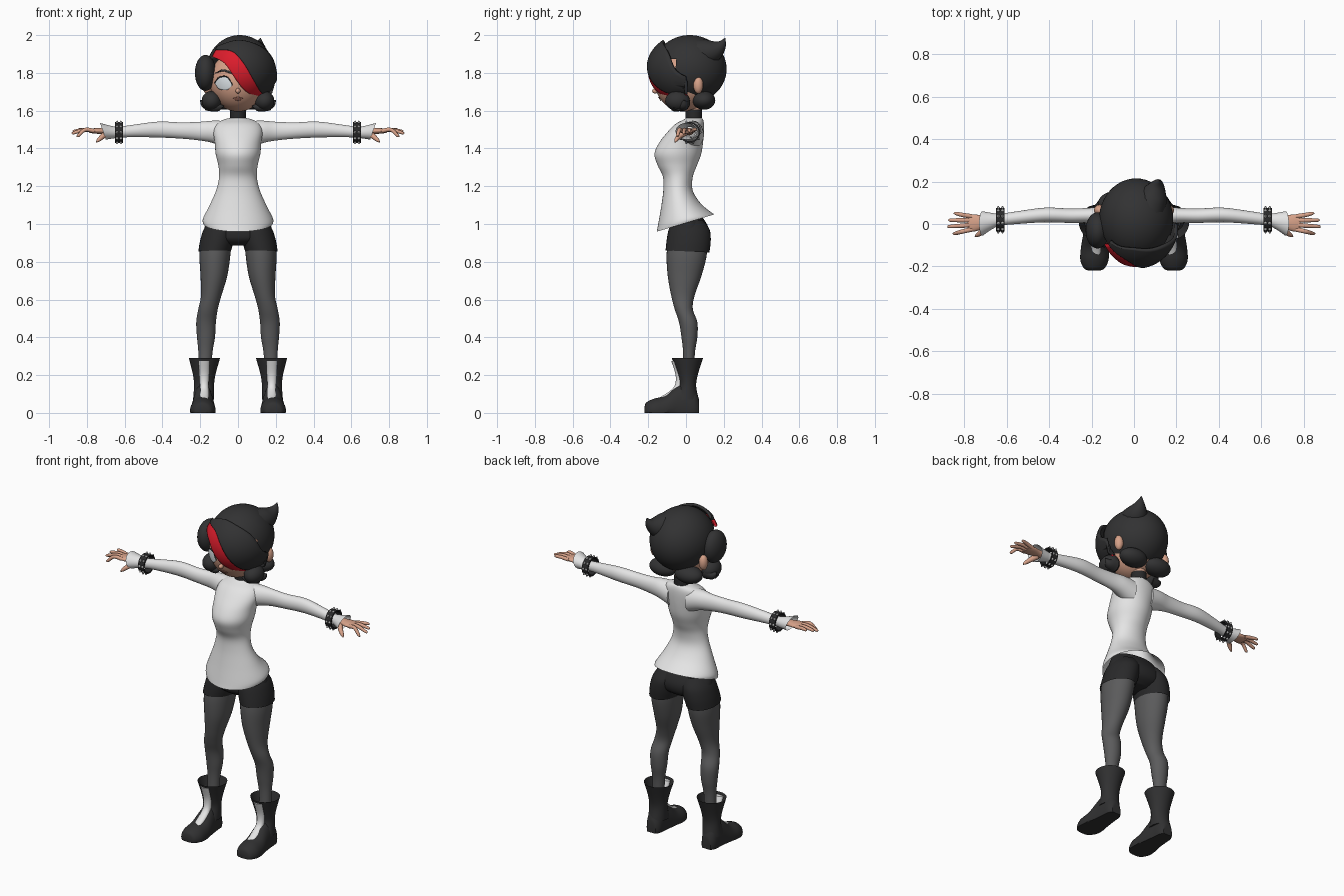
import bpy, bmesh, math
from mathutils import Vector

if "Cube" in bpy.data.objects:
    bpy.data.objects.remove(bpy.data.objects["Cube"])


def material(name, r, g, b):
    m = bpy.data.materials.new(name)
    m.diffuse_color = (r, g, b, 1)
    m.use_nodes = True
    m.node_tree.nodes["Principled BSDF"].inputs["Base Color"].default_value = m.diffuse_color
    return m


HAIR = material("charcoal hair", .032, .032, .033)
BLACK = material("black cloth", .022, .022, .023)
BOOT = material("dark leather", .03, .03, .031)
GREY = material("grey tights", .105, .105, .107)
WHITE = material("white fabric", .78, .78, .78)
SKIN = material("skin", .68, .36, .25)
RED = material("red streak", .72, .012, .025)
EYE = material("eye white", .72, .77, .8)
SILVER = material("silver", .42, .42, .42)
LIP = material("lips", .36, .15, .11)


def finish(name, bm, mat, mirror=False, thick=0):
    bmesh.ops.remove_doubles(bm, verts=bm.verts, dist=1e-5)
    bmesh.ops.recalc_face_normals(bm, faces=bm.faces)
    me = bpy.data.meshes.new(name)
    bm.to_mesh(me)
    bm.free()
    me.materials.append(mat)
    ob = bpy.data.objects.new(name, me)
    bpy.context.collection.objects.link(ob)
    if mirror:
        md = ob.modifiers.new("mirror", 'MIRROR')
        md.use_mirror_merge = False
    if thick:
        md = ob.modifiers.new("thickness", 'SOLIDIFY')
        md.thickness, md.offset = thick, 0
    return ob


def spline(pts, steps):
    """Catmull-Rom samples through tuples of numbers."""
    out = []
    for i in range(len(pts) - 1):
        p = [pts[max(0, min(len(pts) - 1, i + k))] for k in (-1, 0, 1, 2)]
        for s in range(steps):
            t = s / steps
            out.append(tuple(.5 * (2 * b + (c - a) * t + (2 * a - 5 * b + 4 * c - d) * t * t
                                   + (3 * b - a - 3 * c + d) * t ** 3) for a, b, c, d in zip(*p)))
    return out + [tuple(pts[-1])]


def skin_rings(bm, rings, caps):
    rings = [[bm.verts.new(co) for co in r] for r in rings]
    n = len(rings[0])
    for r, q in zip(rings, rings[1:]):
        for i in range(n):
            bm.faces.new((r[i], r[(i + 1) % n], q[(i + 1) % n], q[i]))
    if caps[0]:
        bm.faces.new(rings[0])
    if caps[1]:
        bm.faces.new(rings[-1])


def loft(name, axis, rings, mat, mirror=False, caps=(1, 1), steps=5, n=32):
    """Oval rings (position, a0, a1, b0, b1, tilt) stacked along an axis."""
    out = []
    for t, a0, a1, b0, b1, tilt in spline(rings, steps):
        ring = []
        for k in range(n):
            w = math.tau * k / n
            a = (a0 + a1) / 2 + (a1 - a0) / 2 * math.cos(w)
            db = (b1 - b0) / 2 * math.sin(w)
            b, s = (b0 + b1) / 2 + db, t + tilt * db
            co = {'z': (a, b, s), 'x': (s, a, b), 'y': (a, s, b)}[axis]
            ring.append((co[0], co[1], max(0, co[2])))
        out.append(ring)
    bm = bmesh.new()
    skin_rings(bm, out, caps)
    return finish(name, bm, mat, mirror)


def tube(name, pts, mat, mirror=False, n=12):
    """Round tapered tube through (x, y, z, radius) points."""
    s = spline(pts, 5)
    P = [Vector(p[:3]) for p in s]
    rings = []
    for i, p in enumerate(P):
        d = (P[min(i + 1, len(P) - 1)] - P[max(i - 1, 0)]).normalized()
        u = d.cross(Vector((.1, .3, 1))).normalized()
        v = d.cross(u)
        rings.append([p + max(s[i][3], .001) * (u * math.cos(math.tau * k / n) + v * math.sin(math.tau * k / n))
                      for k in range(n)])
    bm = bmesh.new()
    skin_rings(bm, rings, (1, 1))
    return finish(name, bm, mat, mirror)


def ball(name, c, r, mat, mirror=False, cut=None):
    """Ellipsoid, optionally with faces removed by a rule on their centre."""
    bm = bmesh.new()
    bmesh.ops.create_uvsphere(bm, u_segments=48, v_segments=32, radius=1)
    for v in bm.verts:
        v.co = Vector([c[i] + r[i] * v.co[i] for i in range(3)])
    if cut:
        dead = [f for f in bm.faces if cut(f.calc_center_median())]
        bmesh.ops.delete(bm, geom=dead, context='FACES')
    return finish(name, bm, mat, mirror)


def patch(name, lo, hi, c, r, mat, thick, mirror=False, rows=10):
    """Front-facing sheet between two (x, z) curves, wrapped on an ellipsoid."""
    bm = bmesh.new()
    cols = []
    for a, b in zip(spline(lo, 6), spline(hi, 6)):
        col = []
        for k in range(rows + 1):
            x, z = (a[i] + (b[i] - a[i]) * k / rows for i in (0, 1))
            q = 1 - ((x - c[0]) / r[0]) ** 2 - ((z - c[2]) / r[2]) ** 2
            col.append(bm.verts.new((x, c[1] - r[1] * math.sqrt(max(0, q)), z)))
        cols.append(col)
    for p, q in zip(cols, cols[1:]):
        for k in range(rows):
            bm.faces.new((p[k], q[k], q[k + 1], p[k + 1]))
    return finish(name, bm, mat, mirror, thick)


# Head and face
HC, HR = (0, -.01, 1.755), (.15, .155, .16)
ball("head", HC, HR, SKIN)
ball("ear", (.163, .065, 1.735), (.025, .026, .045), SKIN, True)
ball("nose", (0, -.163, 1.705), (.013, .016, .014), SKIN)
grow = lambda d: tuple(v + d for v in HR)
eye_lo = [(-.122, 1.745), (-.1, 1.715), (-.058, 1.71), (-.03, 1.735)]
eye_hi = [(-.122, 1.745), (-.1, 1.772), (-.058, 1.775), (-.03, 1.735)]
patch("eye", eye_lo, eye_hi, HC, grow(.005), EYE, .002, True)
patch("upper_lash", eye_hi, [(x, z + .007) for x, z in eye_hi], HC, grow(.006), HAIR, .003, True, 2)
patch("eyebrow", [(-.118, 1.798), (-.08, 1.808), (-.035, 1.795)],
      [(-.118, 1.80), (-.08, 1.818), (-.035, 1.805)], HC, grow(.004), HAIR, .003, True, 2)
patch("mouth", [(-.026, 1.664), (0, 1.652), (.026, 1.664)],
      [(-.026, 1.665), (0, 1.672), (.026, 1.665)], HC, grow(.003), LIP, .003, False, 4)

# Hair cap with an opening for the face and the neck
ball("hair_cap", (.01, .02, 1.82), (.175, .195, .18), HAIR,
     cut=lambda p: (p.y < -.05 and p.z < 1.875) or p.z < 1.66 - .2 * p.y)
# Swept fringe with its red edge
FC, FR = (.015, 0, 1.82), (.187, .197, .18)
edge = [(-.115, 1.92), (-.03, 1.912), (.03, 1.85), (.08, 1.765), (.12, 1.70), (.165, 1.685)]
patch("red_streak", [(-.135, 1.885), (-.07, 1.85), (-.02, 1.78), (.03, 1.715), (.09, 1.68), (.16, 1.675)],
      edge, FC, FR, RED, .012)
patch("fringe", edge, [(-.11, 1.935), (.0, 1.968), (.11, 1.94), (.175, 1.88), (.2, 1.78), (.18, 1.69)],
      FC, (.188, .202, .181), HAIR, .016, rows=16)
ball("side_lock", (-.172, -.03, 1.80), (.056, .085, .095), HAIR)
tube("crown_tuft", [(.07, .07, 1.90, .08), (.095, .14, 1.915, .062), (.112, .185, 1.945, .03),
                    (.12, .207, 1.985, .001)], HAIR)
# Curled ends around the jaw and nape
ball("front_curl", (.14, -.045, 1.652), (.052, .065, .052), HAIR, True)
tube("curl_tip", [(.15, -.04, 1.64, .045), (.11, -.06, 1.62, .026), (.075, -.07, 1.625, .002)], HAIR, True)
tube("outer_tip", [(.14, -.02, 1.64, .045), (.175, -.01, 1.635, .025), (.2, -.01, 1.655, .002)], HAIR, True)
ball("nape_curl", (.085, .095, 1.655), (.085, .06, .05), HAIR, True)

# Neck and choker
loft("neck", 'z', [(1.53, -.038, .038, .002, .08, 0), (1.65, -.038, .038, .0, .078, 0)], SKIN)
loft("choker", 'z', [(1.56, -.042, .042, -.002, .084, 0), (1.605, -.042, .042, -.002, .084, 0)], BLACK)

# Shirt with a slanted open hem
loft("shirt", 'z', [
    (1.005, -.185, .185, -.155, .15, .3), (1.03, -.185, .185, -.148, .13, .25),
    (1.10, -.15, .15, -.132, .075, .12), (1.18, -.115, .115, -.12, .035, 0),
    (1.25, -.1, .1, -.122, .036, 0), (1.31, -.104, .104, -.15, .058, 0),
    (1.37, -.118, .118, -.167, .08, 0), (1.43, -.123, .123, -.142, .09, 0),
    (1.49, -.13, .13, -.095, .095, 0), (1.53, -.115, .115, -.055, .095, 0),
    (1.553, -.075, .075, -.012, .09, 0), (1.56, -.045, .045, -.002, .083, 0)],
    WHITE, caps=(0, 1), n=48)
loft("sleeve", 'x', [
    (.06, -.03, .095, 1.40, 1.545, 0), (.13, -.015, .088, 1.428, 1.547, 0), (.2, .004, .077, 1.442, 1.541, 0),
    (.3, .005, .073, 1.452, 1.538, 0), (.42, .008, .077, 1.458, 1.542, 0), (.55, .0, .06, 1.46, 1.526, 0),
    (.63, -.008, .048, 1.457, 1.515, 0), (.67, -.025, .052, 1.452, 1.52, .1), (.715, -.055, .06, 1.447, 1.535, .35)],
    WHITE, True, caps=(1, 0))

# Spiked wristbands
band = [(.61, .047), (.61, .055), (.65, .055), (.65, .047), (.61, .047)]
loft("wristband", 'x', [(x, .02 - r, .02 + r, 1.485 - r, 1.485 + r, 0) for x, r in band],
     BLACK, True, caps=(0, 0), steps=1)
bm = bmesh.new()
for k in range(10):
    a = math.tau * k / 10
    out = Vector((0, math.cos(a), math.sin(a)))
    for x in (.62, .64):
        m = Vector((0, 0, 1)).rotation_difference(out).to_matrix().to_4x4()
        m.translation = Vector((x, .02, 1.485)) + out * .059
        bmesh.ops.create_cone(bm, cap_ends=True, segments=8, radius1=.009, radius2=.002, depth=.011, matrix=m)
finish("wristband_studs", bm, SILVER, True)

# Hands
loft("palm", 'x', [(.64, -.005, .04, 1.47, 1.505, 0), (.70, -.018, .038, 1.475, 1.508, 0),
                   (.75, -.035, .045, 1.478, 1.508, 0), (.785, -.033, .043, 1.482, 1.504, 0)], SKIN, True, n=20)
for label, y0, tip, ty, tz in (("index", -.026, .855, -.045, 1.468), ("middle", -.004, .88, -.012, 1.482),
                               ("ring", .017, .875, .018, 1.492), ("little", .036, .85, .05, 1.50)):
    tube(label + "_finger", [(.765, y0, 1.493, .011), (.81, (y0 + ty) / 2, 1.499, .0105),
                             (tip - .01, ty, tz, .008), (tip, ty, tz - .003, .002)], SKIN, True)
tube("thumb", [(.69, -.005, 1.485, .018), (.715, -.035, 1.465, .014), (.738, -.052, 1.445, .01),
               (.75, -.058, 1.432, .002)], SKIN, True)

# Shorts
loft("shorts_hips", 'z', [(.885, -.07, .07, -.05, .07, 0), (.92, -.17, .17, -.09, .115, 0),
                          (.98, -.178, .178, -.09, .12, 0), (1.06, -.14, .14, -.085, .07, 0)], BLACK)
loft("shorts_leg", 'z', [(.855, .038, .21, -.108, .124, -.05), (.91, .022, .201, -.103, .131, 0),
                         (.97, .01, .182, -.092, .125, 0), (1.02, .01, .15, -.07, .09, 0)], BLACK, True, caps=(0, 1))

# Legs
loft("leg", 'z', [
    (.1, .145, .21, -.02, .045, 0), (.3, .137, .209, -.015, .046, 0), (.4, .122, .217, -.024, .06, 0),
    (.48, .117, .221, -.037, .06, 0), (.55, .107, .21, -.06, .036, 0), (.62, .088, .196, -.078, .045, 0),
    (.72, .058, .198, -.096, .08, 0), (.82, .042, .204, -.103, .107, 0), (.9, .036, .2, -.098, .115, 0)], GREY, True)

# Boots: flared shaft, rounded foot with a flat sole, pale front panel
loft("boot_shaft", 'z', [(.07, .128, .238, -.07, .068, 0), (.14, .127, .233, -.036, .054, 0),
                         (.2, .12, .238, -.045, .062, 0), (.29, .095, .26, -.075, .09, 0)], BOOT, True, caps=(1, 0))
loft("boot_foot", 'y', [
    (-.22, .165, .21, -.005, .03, 0), (-.21, .14, .235, -.03, .055, 0), (-.17, .12, .253, -.05, .075, 0),
    (-.11, .12, .25, -.06, .092, 0), (-.05, .128, .24, -.07, .14, 0), (.0, .135, .235, -.08, .16, 0),
    (.045, .14, .23, -.07, .13, 0), (.07, .155, .215, -.04, .07, 0)], BOOT, True)
loft("boot_panel", 'z', [(.076, .158, .2, -.152, -.11, 0), (.1, .155, .203, -.108, -.06, 0),
                         (.14, .156, .202, -.062, -.02, 0), (.2, .153, .205, -.055, -.02, 0),
                         (.275, .15, .208, -.078, -.045, 0)], WHITE, True, n=16)

# Smooth shading with sharp rims
bpy.ops.object.select_all(action='SELECT')
bpy.context.view_layer.objects.active = bpy.context.selected_objects[0]
bpy.ops.object.shade_smooth_by_angle(angle=math.radians(45))
